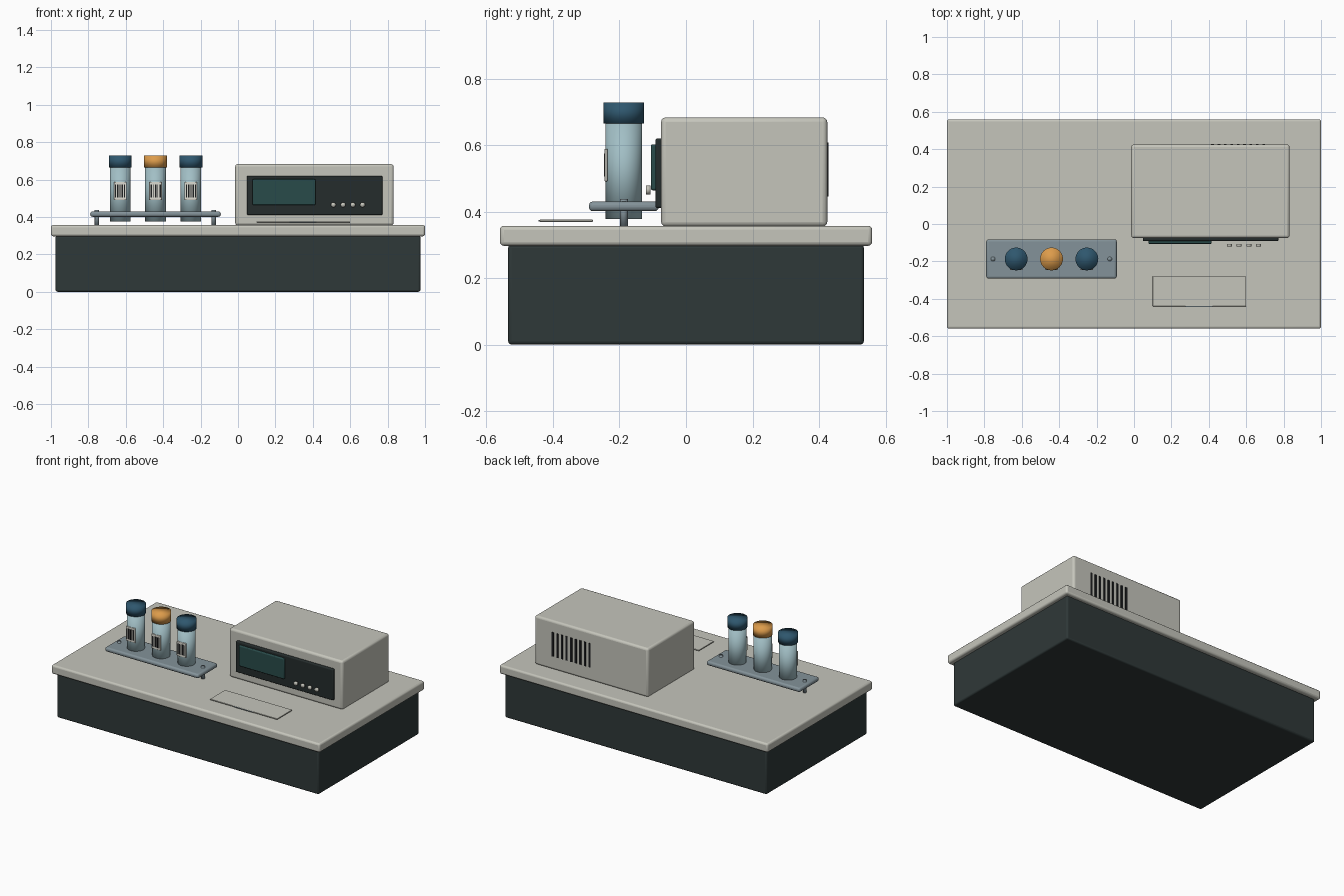
import bpy
import math

old = bpy.data.objects.get("Cube")
if old:
    bpy.data.objects.remove(old, do_unlink=True)


def material(name, r, g, b):
    m = bpy.data.materials.new(name)
    m.use_nodes = True
    m.diffuse_color = (r, g, b, 1)
    m.node_tree.nodes["Principled BSDF"].inputs["Base Color"].default_value = (r, g, b, 1)
    return m


casing = material("warm grey casing", 0.56, 0.56, 0.50)
charcoal = material("charcoal", 0.028, 0.04, 0.04)
panel_dark = material("panel dark", 0.018, 0.025, 0.025)
screen_teal = material("screen teal", 0.022, 0.07, 0.068)
cap_blue = material("cap blue", 0.028, 0.095, 0.155)
cap_amber = material("cap amber", 0.72, 0.33, 0.07)
glass = material("pale blue glass", 0.36, 0.52, 0.56)
steel = material("steel", 0.23, 0.29, 0.32)
paper = material("label paper", 0.72, 0.71, 0.64)
ink = material("black ink", 0.012, 0.013, 0.014)


def box(name, x, y, z, mat, bevel=0.0):
    """Box between (low, high) pairs, with an optional rounded edge."""
    spans = (x, y, z)
    bpy.ops.mesh.primitive_cube_add(size=1, location=[(a + b) / 2 for a, b in spans])
    ob = bpy.context.object
    ob.name = name
    ob.scale = [b - a for a, b in spans]
    bpy.ops.object.transform_apply(location=False, rotation=False, scale=True)
    ob.data.materials.append(mat)
    if bevel:
        mod = ob.modifiers.new("rounded edge", "BEVEL")
        mod.width = bevel
        mod.segments = 3
        bpy.ops.object.shade_smooth_by_angle(angle=math.radians(40))
    return ob


def cylinder(name, x, y, z, radius, mat, sides=32):
    """Upright, softly shaded cylinder between the heights in z."""
    bpy.ops.mesh.primitive_cylinder_add(
        vertices=sides, radius=radius, depth=z[1] - z[0], location=(x, y, sum(z) / 2))
    ob = bpy.context.object
    ob.name = name
    ob.data.materials.append(mat)
    bpy.ops.object.shade_smooth()
    return ob


# Bench
box("bench_base", (-0.975, 0.975), (-0.535, 0.535), (0, 0.3), charcoal, 0.01)
box("bench_top", (-1, 1), (-0.56, 0.56), (0.297, 0.357), casing, 0.012)

# Instrument housing with its front panel
box("instrument_housing", (-0.015, 0.832), (-0.075, 0.425), (0.355, 0.683), casing, 0.014)
box("front_panel", (0.047, 0.772), (-0.092, -0.07), (0.41, 0.62), panel_dark, 0.007)
box("display_screen", (0.077, 0.415), (-0.106, -0.085), (0.464, 0.602), screen_teal, 0.006)

# Front buttons
for i in range(4):
    button = cylinder(f"button_{i + 1}", 0.51 + 0.052 * i, -0.114, (0.458, 0.472), 0.0135, casing, 16)
    button.location.z = 0.465
    button.rotation_euler.x = math.radians(90)

# Rear vent slots
for i in range(9):
    x = 0.42 + 0.0342 * i
    box(f"vent_slot_{i + 1}", (x - 0.007, x + 0.007), (0.42, 0.429), (0.445, 0.607), ink)

# Thin tray on the bench in front of the instrument
box("sample_tray", (0.1, 0.6), (-0.44, -0.28), (0.369, 0.376), casing, 0.002)
box("tray_grip", (0.275, 0.42), (-0.443, -0.438), (0.37, 0.375), steel)

# Tube rack
ROW_Y = -0.187
box("rack_plate", (-0.79, -0.092), (ROW_Y - 0.105, ROW_Y + 0.105), (0.401, 0.43), steel, 0.012)
for side, x in (("right", -0.754), ("left", -0.13)):
    cylinder(f"rack_leg_{side}", x, ROW_Y, (0.355, 0.438), 0.012, steel, 20)

# Capped tubes with barcode labels
for i, cap in enumerate((cap_blue, cap_amber, cap_blue)):
    x = -0.63 + 0.189 * i
    n = i + 1
    cylinder(f"tube_{n}", x, ROW_Y, (0.377, 0.67), 0.055, glass)
    cylinder(f"tube_cap_{n}", x, ROW_Y, (0.665, 0.728), 0.061, cap)
    front = ROW_Y - 0.058
    box(f"tube_label_{n}", (x - 0.034, x + 0.034), (front, front + 0.009), (0.491, 0.588), paper, 0.002)
    for k in range(5):
        bar_x = x - 0.024 + 0.012 * k
        half = 0.004 if (k + i) % 2 else 0.0025
        box(f"barcode_{n}_{k + 1}", (bar_x - half, bar_x + half),
            (front - 0.002, front + 0.002), (0.505, 0.575), ink)
